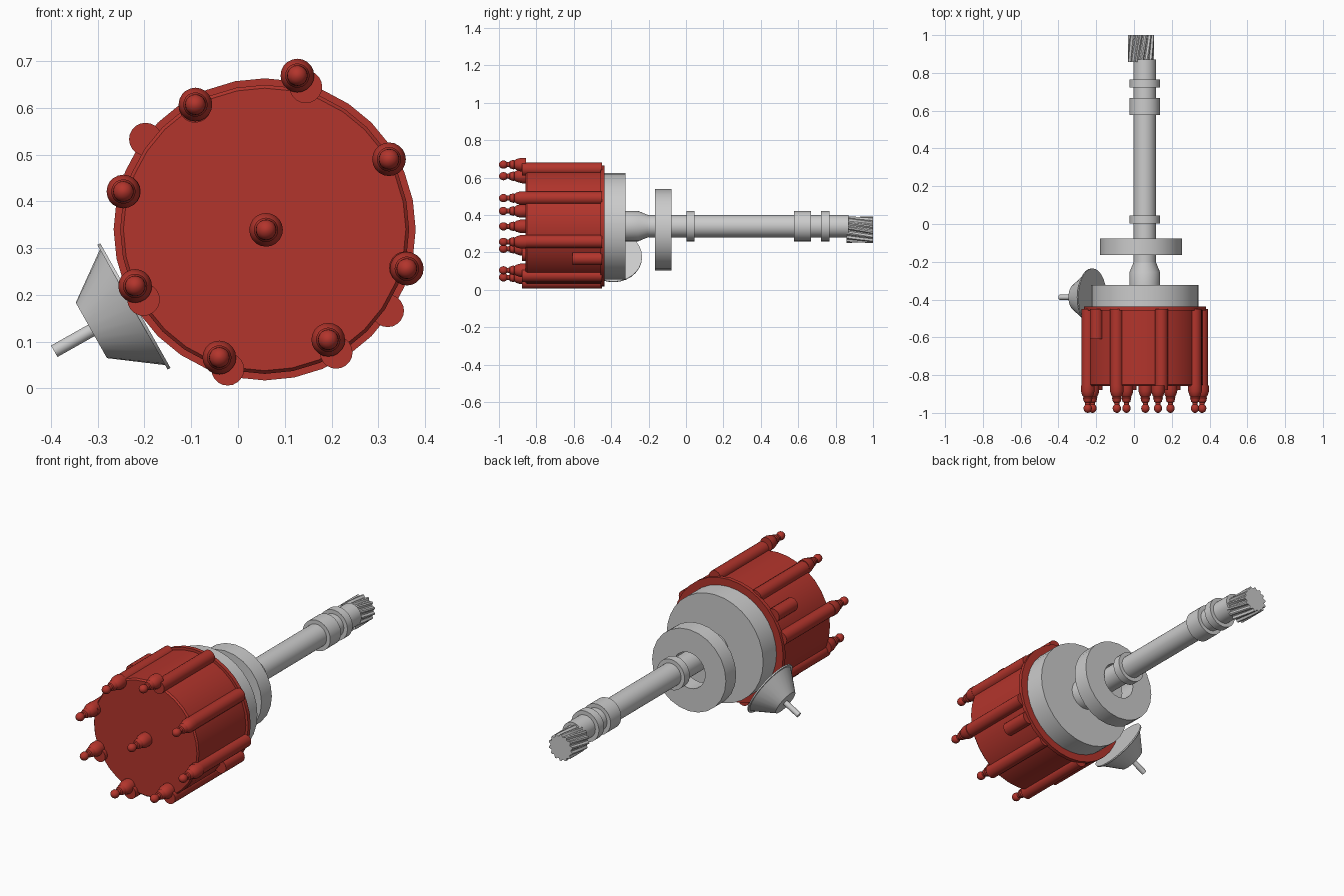
import bpy, bmesh, math
from mathutils import Vector

if "Cube" in bpy.data.objects:
    bpy.data.objects.remove(bpy.data.objects["Cube"])

red = bpy.data.materials.new("red_plastic")
red.diffuse_color = (0.45, 0.035, 0.025, 1)
red.use_nodes = True
red.node_tree.nodes["Principled BSDF"].inputs["Base Color"].default_value = red.diffuse_color


def finish(name, bm, mat=None, angle=35):
    bmesh.ops.recalc_face_normals(bm, faces=bm.faces)
    me = bpy.data.meshes.new(name)
    bm.to_mesh(me)
    bm.free()
    for p in me.polygons:
        p.use_smooth = True
    me.set_sharp_from_angle(angle=math.radians(angle))
    if mat:
        me.materials.append(mat)
    ob = bpy.data.objects.new(name, me)
    bpy.context.collection.objects.link(ob)
    return ob


def lathe(name, origin, profile, n=32, mat=None, axis=(0, 1, 0), ring=False):
    """Revolve (distance along axis, radius) pairs; ring=True closes the profile on itself."""
    bm = bmesh.new()
    q = Vector(axis).to_track_quat('Z', 'X')
    rings = []
    for d, r in profile:
        rings.append([bm.verts.new(Vector(origin) + q @ Vector((
            r * math.cos(math.tau * i / n), r * math.sin(math.tau * i / n), d)))
            for i in range(n)])
    pairs = list(zip(rings, rings[1:]))
    if ring:
        pairs.append((rings[-1], rings[0]))
    else:
        bm.faces.new(rings[0])
        bm.faces.new(rings[-1])
    for a, b in pairs:
        for i in range(n):
            j = (i + 1) % n
            bm.faces.new((a[i], a[j], b[j], b[i]))
    return finish(name, bm, mat)


AX = (0.057, 0, 0.34)      # main axis
GX = (0.037, 0, 0.321)     # slightly offset axis of clamp flange and gear

# Cap body with rim
lathe("cap_body", AX, [(-0.858, 0.302), (-0.85, 0.309), (-0.45, 0.309)], 32, red)
lathe("cap_rim", AX, [(-0.457, 0.323), (-0.436, 0.323)], 32, red)

# Towers along the cap side, and the terminals in front of them
towers = [(0.145, 0.645), (-0.092, 0.603), (-0.243, 0.421), (-0.202, 0.19),
          (-0.022, 0.041), (0.21, 0.077), (0.358, 0.258), (0.323, 0.49)]
terminals = [(0.127, 0.669), (-0.091, 0.607), (-0.245, 0.421), (-0.22, 0.219),
             (-0.04, 0.066), (0.193, 0.104), (0.361, 0.256), (0.323, 0.49),
             (0.06, 0.339)]
for i, (x, z) in enumerate(towers):
    lathe(f"tower_{i}", (x, 0, z), [(-0.878, 0.035), (-0.45, 0.035)], 20, red)
ball = [(-0.976 - 0.024 * math.cos(a), max(0.002, 0.022 * math.sin(a)))
        for a in [math.pi * k / 10 for k in range(9)]]
for i, (x, z) in enumerate(terminals):
    lathe(f"terminal_{i}", (x, 0, z), ball + [
        (-0.945, 0.014), (-0.942, 0.02), (-0.92, 0.026), (-0.916, 0.022),
        (-0.908, 0.029), (-0.885, 0.036), (-0.855, 0.036)], 20, red)

# Short latch stubs on opposite sides
for i, (x, z) in enumerate([(-0.198, 0.533), (0.32, 0.166)]):
    lathe(f"latch_stub_{i}", (x, 0, z), [(-0.608, 0.035), (-0.45, 0.035)], 20, red)

# Housing, neck, shaft and collars
lathe("housing", AX, [(-0.437, 0.284), (-0.324, 0.284)])
lathe("neck", AX, [(-0.33, 0.081), (-0.255, 0.081), (-0.19, 0.054), (-0.17, 0.054)])
lathe("shaft", AX, [(-0.2, 0.06), (0.87, 0.06)])
for i, (a, b) in enumerate([(0.003, 0.046), (0.578, 0.668), (0.722, 0.766)]):
    lathe(f"collar_{i}", AX, [(a, 0.081), (b, 0.081)])

# Clamp flange with a hole around the shaft
lathe("clamp_flange", GX, [(-0.165, 0.217), (-0.078, 0.217),
                           (-0.078, 0.095), (-0.165, 0.095)], 24, ring=True)

# Helical drive gear
bm = bmesh.new()
teeth, steps, rows = 14, 4, []
radii = (0.06, 0.07, 0.07, 0.06)
for s in range(steps + 1):
    t = s / steps
    row = []
    for k in range(teeth * 4):
        a = math.tau * k / (teeth * 4) - 0.38 * t
        r = radii[k % 4]
        row.append(bm.verts.new((GX[0] + r * math.cos(a), 0.858 + 0.142 * t,
                                 GX[2] + r * math.sin(a))))
    rows.append(row)
for a, b in zip(rows, rows[1:]):
    for k in range(len(a)):
        j = (k + 1) % len(a)
        bm.faces.new((a[k], a[j], b[j], b[k]))
bm.faces.new(rows[0])
bm.faces.new(rows[-1])
finish("drive_gear", bm, angle=25)

# Vacuum canister: plate, cone and rod pointing down and outwards
lathe("vacuum_canister", (-0.223, -0.388, 0.175),
      [(-0.004, 0.153), (0.003, 0.153), (0.003, 0.142), (0.104, 0.068),
       (0.104, 0.014), (0.195, 0.014)], 28, axis=(-0.87, 0, -0.49))
